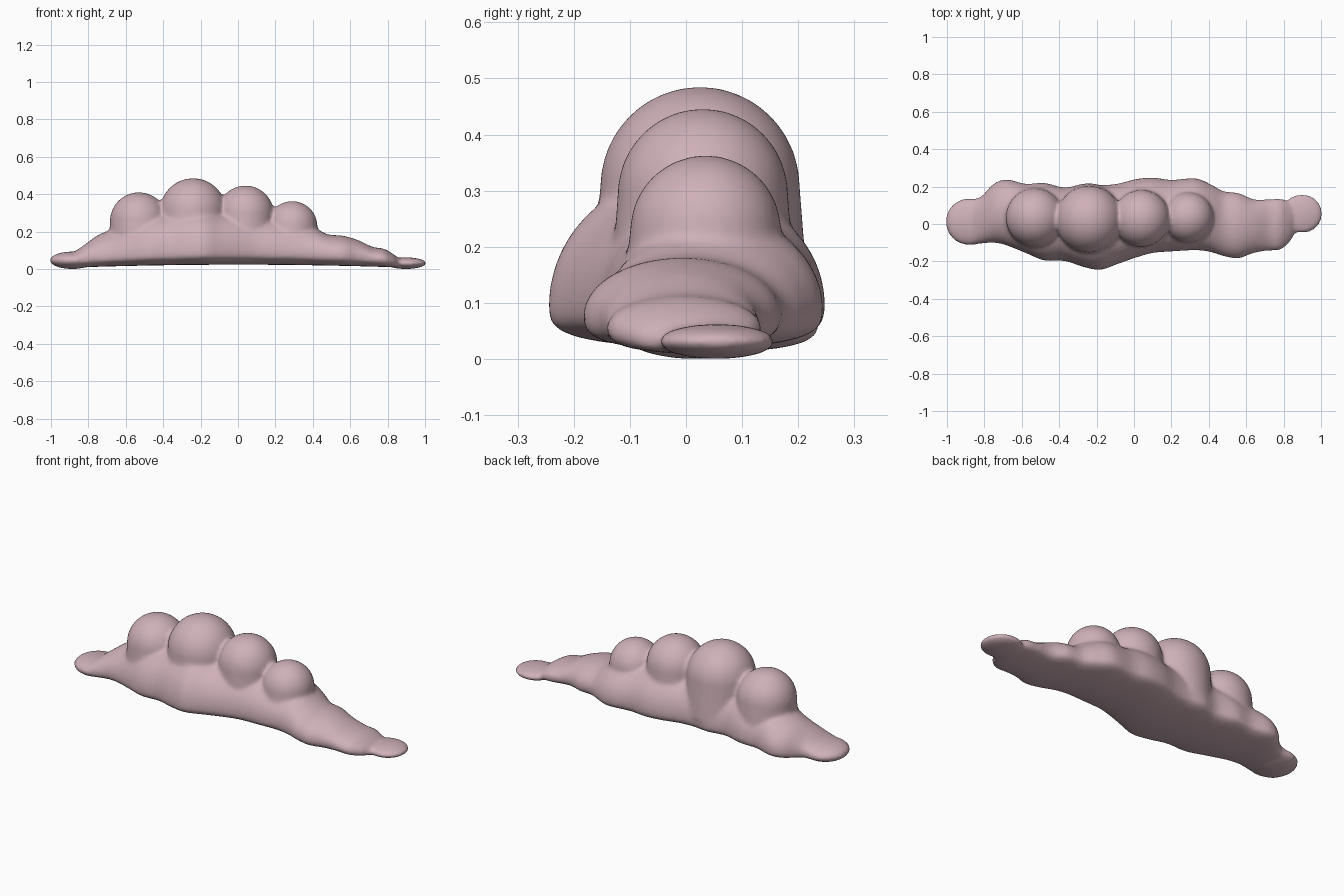
import bpy, bmesh, math
from mathutils import Vector, Matrix

default = bpy.data.objects.get("Cube")
if default:
    bpy.data.objects.remove(default, do_unlink=True)

# Outline stations along the cloud: x, front y, back y, crest z
STATIONS = [
    (-.95, -.07, .08, .06), (-.88, -.11, .13, .09), (-.82, -.105, .145, .13),
    (-.75, -.1, .215, .18), (-.68, -.115, .238, .21), (-.58, -.155, .215, .25),
    (-.48, -.195, .22, .28), (-.37, -.198, .195, .3), (-.27, -.23, .215, .32),
    (-.18, -.245, .208, .32), (-.09, -.215, .215, .3), (.01, -.18, .24, .3),
    (.1, -.155, .248, .29), (.2, -.147, .236, .27), (.33, -.14, .244, .25),
    (.41, -.15, .212, .22), (.48, -.172, .175, .185), (.56, -.183, .165, .178),
    (.64, -.155, .132, .155), (.72, -.142, .132, .118), (.78, -.138, .135, .108),
    (.83, -.1, .12, .08), (.86, -.05, .1, .055)]
# Upper puffs: x, y, radius, crest z
PUFFS = [(-.53, .035, .155, .41), (-.24, .025, .178, .485),
         (.04, .03, .152, .446), (.29, .035, .135, .363)]
# Flat end puffs: x, y, x radius, y radius, height
TIPS = [(-.885, .012, .122, .125, .093), (.897, .055, .11, .105, .062)]
SEGMENTS, STEPS = 48, 5


def spline(a, b, c, d, t):
    """Smooth interpolation between stations b and c."""
    return [q + .5 * t * (r - p + t * (2 * p - 5 * q + 4 * r - s + t * (3 * (q - r) + s - p)))
            for p, q, r, s in zip(a, b, c, d)]


def section(bm, x, front, back, crest):
    """Domed ring with a gently rounded underside."""
    middle, half = (front + back) / 2, (back - front) / 2
    inner = max(0, 1 - x * x)
    floor = .003 + .02 * inner
    edge = min(.035 + .06 * inner, floor + .45 * (crest - floor))
    ring = []
    for i in range(SEGMENTS):
        a = math.tau * i / SEGMENTS
        s = math.sin(a)
        z = edge + (crest - edge) * s if s >= 0 else edge - (edge - floor) * abs(s) ** .6
        ring.append(bm.verts.new((x, middle + half * math.cos(a), z)))
    return ring


def add_body(bm):
    rings = []
    last = len(STATIONS) - 1
    for i in range(last):
        nearby = [STATIONS[min(max(i + k, 0), last)] for k in (-1, 0, 1, 2)]
        rings += [section(bm, *spline(*nearby, k / STEPS)) for k in range(STEPS)]
    rings.append(section(bm, *STATIONS[-1]))
    for r, s in zip(rings, rings[1:]):
        for i in range(SEGMENTS):
            j = (i + 1) % SEGMENTS
            bm.faces.new((r[i], r[j], s[j], s[i]))
    bm.faces.new(rings[0])
    bm.faces.new(rings[-1][::-1])


def add_ellipsoid(bm, centre, radii):
    matrix = Matrix.Translation(centre) @ Matrix.Diagonal((*radii, 1))
    return bmesh.ops.create_uvsphere(bm, u_segments=48, v_segments=24, radius=1,
                                     matrix=matrix)["verts"]


bm = bmesh.new()
add_body(bm)
for x, y, radius, crest in PUFFS:
    # Lower half stretches down into the body and flares a little
    centre = Vector((x, y, crest - radius))
    for v in add_ellipsoid(bm, centre, (radius,) * 3):
        drop = centre.z - v.co.z
        if drop > 0:
            depth = drop / radius
            v.co.z = centre.z - depth * (centre.z - .08)
            widen = (1 + .1 * depth) * min(1 / math.sqrt(max(1 - depth * depth, .04)), 2)
            v.co.y = y + (v.co.y - y) * widen
            v.co.x = x + (v.co.x - x) * widen * .93 ** depth
for x, y, rx, ry, height in TIPS:
    add_ellipsoid(bm, (x, y, height / 2), (rx, ry, height / 2))
bmesh.ops.recalc_face_normals(bm, faces=bm.faces[:])

mesh = bpy.data.meshes.new("cloud")
bm.to_mesh(mesh)
bm.free()
cloud = bpy.data.objects.new("cloud", mesh)
bpy.context.collection.objects.link(cloud)

# Fuse the puffs and soften the creases between them
remesh = cloud.modifiers.new("fuse", "REMESH")
remesh.mode = "VOXEL"
remesh.voxel_size = .01
remesh.use_smooth_shade = True
soften = cloud.modifiers.new("soften", "SMOOTH")
soften.factor = .5
soften.iterations = 9

# Dusty pink colour
pink = bpy.data.materials.new("dusty_pink")
pink.use_nodes = True
colour = (.62, .44, .48, 1)
pink.diffuse_color = colour
pink.node_tree.nodes["Principled BSDF"].inputs["Base Color"].default_value = colour
mesh.materials.append(pink)
mesh.shade_smooth()
